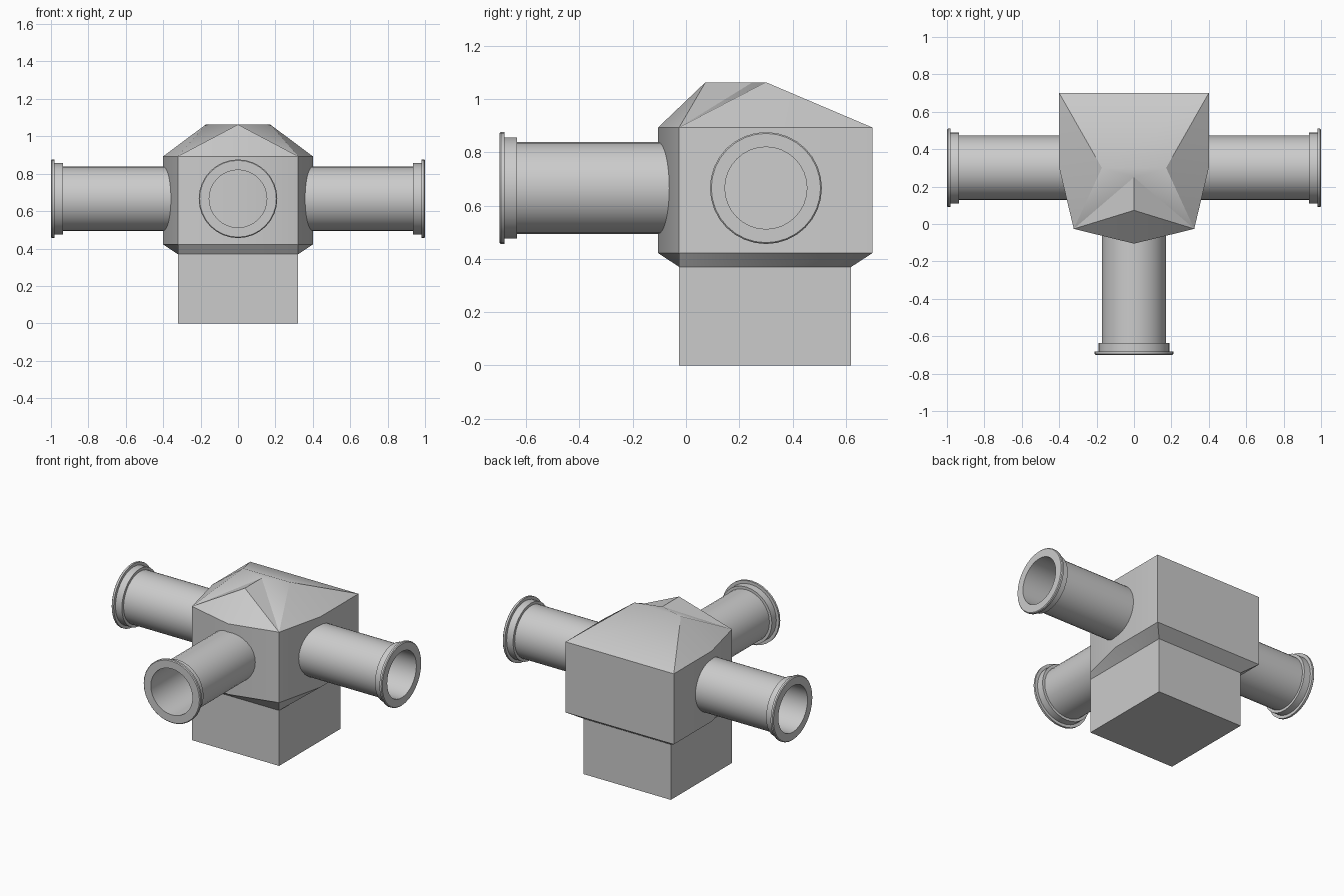
import bpy, bmesh, math
from mathutils import Matrix, Vector

if "Cube" in bpy.data.objects:
    bpy.data.objects.remove(bpy.data.objects["Cube"])


def finish(bm, name):
    bmesh.ops.recalc_face_normals(bm, faces=bm.faces)
    mesh = bpy.data.meshes.new(name)
    bm.to_mesh(mesh)
    bm.free()
    obj = bpy.data.objects.new(name, mesh)
    bpy.context.collection.objects.link(obj)
    bpy.ops.object.select_all(action='DESELECT')
    bpy.context.view_layer.objects.active = obj
    obj.select_set(True)
    bpy.ops.object.shade_smooth_by_angle(angle=math.radians(30))
    return obj


# Square base
bm = bmesh.new()
bmesh.ops.create_cube(bm, size=1, matrix=Matrix.Translation((0, 0.297, 0.185))
                      @ Matrix.Diagonal((0.644, 0.646, 0.37, 1)))
finish(bm, "base")

# Body: seven-sided plan with a pointed front, tapering to the base below
wide = [(0, -0.105), (0.322, -0.026), (0.4, 0.3), (0.4, 0.7),
        (-0.4, 0.7), (-0.4, 0.3), (-0.322, -0.026)]
narrow = [(0, -0.026), (0.322, -0.026), (0.322, 0.3), (0.322, 0.62),
          (-0.322, 0.62), (-0.322, 0.3), (-0.322, -0.026)]
bm = bmesh.new()
rings = [[bm.verts.new((x, y, z)) for x, y in plan]
         for plan, z in ((narrow, 0.37), (wide, 0.422), (wide, 0.893))]
for low, high in zip(rings, rings[1:]):
    for i in range(7):
        j = (i + 1) % 7
        bm.faces.new((low[i], low[j], high[j], high[i]))
bm.faces.new(rings[0])

# Roof: hipped main roof with a small gable running to the front
eave, top_z = rings[2], 1.063
tip = bm.verts.new((0, 0.073, top_z))
valley = bm.verts.new((0, 0.25, top_z))
ridge = {s: bm.verts.new((s * 0.172, 0.3, top_z)) for s in (1, -1)}
for s, (corner, side, back) in ((1, eave[1:4]), (-1, eave[6:3:-1])):
    bm.faces.new((eave[0], corner, tip))
    bm.faces.new((corner, valley, tip))
    bm.faces.new((corner, ridge[s], valley))
    bm.faces.new((corner, side, ridge[s]))
    bm.faces.new((side, back, ridge[s]))
bm.faces.new((ridge[1], ridge[-1], valley))
bm.faces.new((eave[3], eave[4], ridge[-1], ridge[1]))
finish(bm, "body_and_roof")

# Three identical hollow pipes with collar and flange, around one centre
profile = [(0.34, 0.172), (0.935, 0.172), (0.935, 0.19), (0.982, 0.19),
           (0.982, 0.21), (0.995, 0.21), (1.0, 0.205), (1.0, 0.154), (0.34, 0.154)]


def pipe(name, angle):
    bm = bmesh.new()
    n = 32
    turn = Matrix.Translation((0, 0.3, 0.666)) @ Matrix.Rotation(angle, 4, 'Z')
    loops = [[bm.verts.new(turn @ Vector((d, r * math.cos(2 * math.pi * k / n),
                                          r * math.sin(2 * math.pi * k / n))))
              for k in range(n)] for d, r in profile]
    for a, b in zip(loops, loops[1:] + loops[:1]):
        for k in range(n):
            m = (k + 1) % n
            bm.faces.new((a[k], a[m], b[m], b[k]))
    finish(bm, name)


for name, deg in (("right_pipe", 0), ("left_pipe", 180), ("front_pipe", -90)):
    pipe(name, math.radians(deg))
